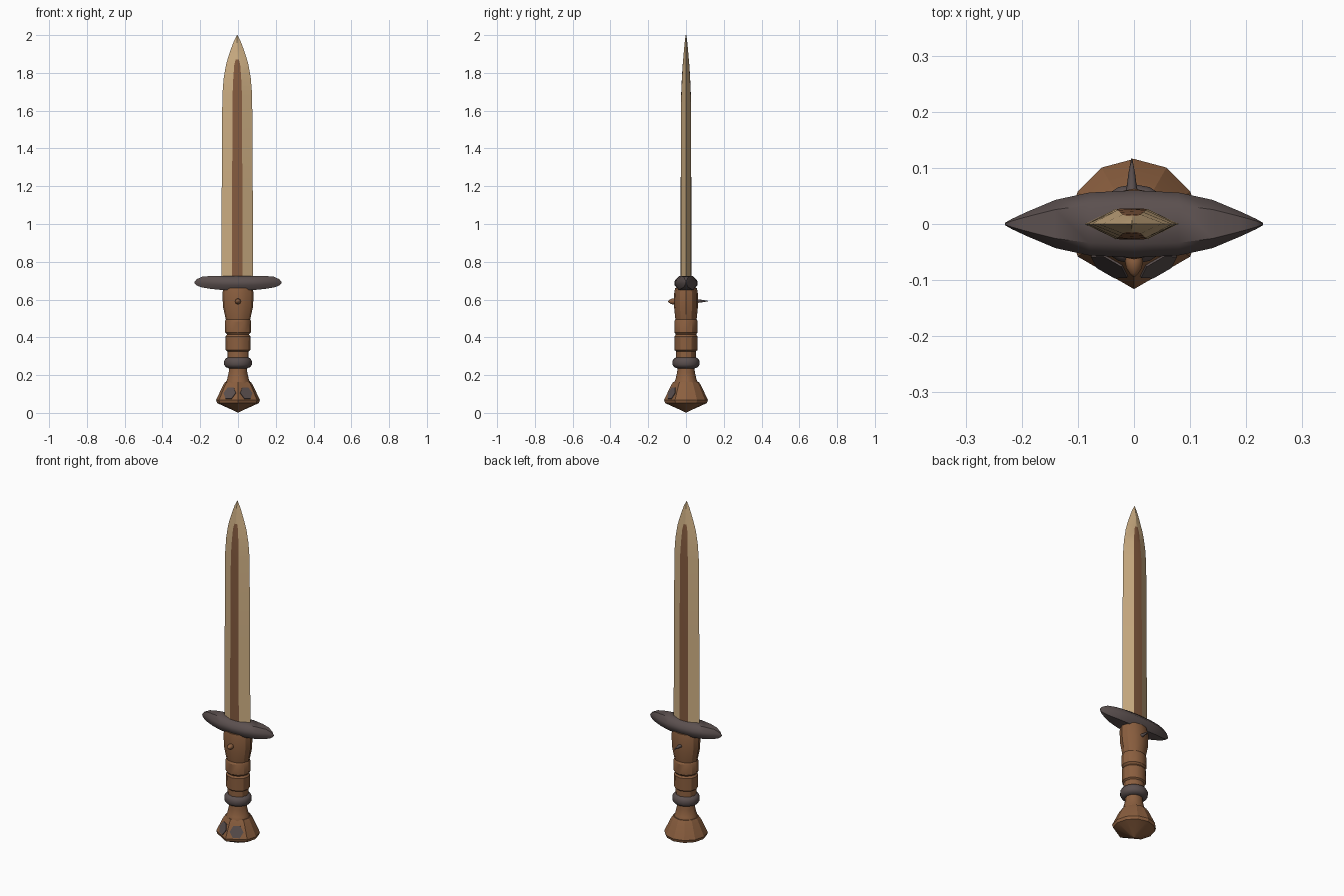
import bpy, bmesh, math
from mathutils import Vector

cube = bpy.data.objects.get("Cube")
if cube:
    bpy.data.objects.remove(cube)


def material(name, r, g, b):
    m = bpy.data.materials.new(name)
    m.use_nodes = True
    m.diffuse_color = (r, g, b, 1)
    m.node_tree.nodes["Principled BSDF"].inputs["Base Color"].default_value = (r, g, b, 1)
    return m


TAN = material("pale tan", 0.62, 0.43, 0.23)
BROWN = material("wood brown", 0.26, 0.115, 0.05)
GREY = material("dark grey", 0.105, 0.08, 0.078)
STRIPE = material("stripe brown", 0.235, 0.105, 0.05)


def loft(name, rings, mats, rule=None, smooth=30):
    """Skin a list of equal-length vertex rings and cap both ends."""
    bm = bmesh.new()
    loops = [[bm.verts.new(p) for p in ring] for ring in rings]
    n = len(loops[0])
    for a, b in zip(loops, loops[1:]):
        for i in range(n):
            j = (i + 1) % n
            face = bm.faces.new((a[i], a[j], b[j], b[i]))
            if rule:
                face.material_index = rule(i, face.calc_center_median())
    bm.faces.new(loops[0][::-1])
    bm.faces.new(loops[-1])
    bmesh.ops.recalc_face_normals(bm, faces=bm.faces)
    mesh = bpy.data.meshes.new(name)
    bm.to_mesh(mesh)
    bm.free()
    obj = bpy.data.objects.new(name, mesh)
    bpy.context.collection.objects.link(obj)
    for m in mats:
        mesh.materials.append(m)
    if smooth:
        bpy.ops.object.select_all(action='DESELECT')
        obj.select_set(True)
        bpy.context.view_layer.objects.active = obj
        bpy.ops.object.shade_smooth_by_angle(angle=math.radians(smooth))
    return obj


def turned(name, profile, mat, sides=12, smooth=30):
    """Profile rows are z, x radius, y radius."""
    turns = [math.tau * i / sides for i in range(sides)]
    rings = [[(rx * math.sin(t), -ry * math.cos(t), z) for t in turns]
             for z, rx, ry in profile]
    return loft(name, rings, [mat], smooth=smooth)


# Blade: bevelled section with a raised centre band on both sides
blade_rows = [(0.70, 0.084, 0.027, 0.028), (1.2, 0.082, 0.027, 0.027),
              (1.68, 0.079, 0.025, 0.025), (1.77, 0.072, 0.021, 0.021),
              (1.84, 0.06, 0.017, 0.016), (1.87, 0.052, 0.014, 0.009),
              (1.93, 0.032, 0.009, 0.004), (1.97, 0.017, 0.005, 0.002),
              (2.0, 0.001, 0.001, 0.0005)]
X0 = -0.004
blade_rings = [[(X0 + x, y, z) for x, y in
                ((-w, 0), (-s, -t), (0, -t - 0.001), (s, -t),
                 (w, 0), (s, t), (0, t + 0.001), (-s, t))]
               for z, w, t, s in blade_rows]
loft("blade", blade_rings, [TAN, STRIPE],
     lambda i, c: int(i in (1, 2, 5, 6) and c.z < 1.87), smooth=15)

# Guard: lens-shaped bar lofted along x; rows are x, half depth, bottom, top
half = [(0.0, 0.06, 0.648, 0.726), (0.08, 0.056, 0.65, 0.726),
        (0.14, 0.043, 0.656, 0.725), (0.19, 0.022, 0.664, 0.721),
        (0.218, 0.009, 0.674, 0.708), (0.23, 0.002, 0.685, 0.694)]
guard_rows = [(-x, d, b, t) for x, d, b, t in half[:0:-1]] + half
guard_rings = [[(x, d * u, b + (t - b) * v) for u, v in
                ((-0.65, 0), (0.65, 0), (1, 0.35), (1, 0.65),
                 (0.6, 1), (-0.6, 1), (-1, 0.65), (-1, 0.35))]
               for x, d, b, t in guard_rows]
loft("guard", guard_rings, [GREY], smooth=50)

# Grip with carved bands
turned("grip", [(0.27, 0.056, 0.054), (0.325, 0.056, 0.052), (0.332, 0.065, 0.06),
                (0.405, 0.066, 0.061), (0.415, 0.058, 0.054), (0.425, 0.068, 0.061),
                (0.485, 0.069, 0.062), (0.495, 0.064, 0.056), (0.51, 0.068, 0.058),
                (0.56, 0.079, 0.063), (0.63, 0.083, 0.063), (0.66, 0.078, 0.058)], BROWN)

# Collar ring and neck
turned("collar", [(0.236, 0.05, 0.048), (0.243, 0.066, 0.064), (0.255, 0.073, 0.071),
                  (0.275, 0.073, 0.071), (0.288, 0.066, 0.064), (0.296, 0.05, 0.048)],
       GREY, sides=16, smooth=60)
turned("neck", [(0.14, 0.066, 0.064), (0.165, 0.064, 0.062), (0.175, 0.058, 0.056),
                (0.215, 0.049, 0.047), (0.26, 0.045, 0.043)], BROWN)

# Pommel: flared, with two flat panels at the front and a pointed base
turns = [math.tau * i / 12 for i in range(12)]
flat = [math.cos(math.pi / 6) if i in (1, 11) else 1 for i in range(12)]
pommel_rows = [(0.002, 0.002), (0.012, 0.022), (0.052, 0.111),
               (0.068, 0.116), (0.145, 0.08), (0.163, 0.068)]
loft("pommel", [[(r * f * math.sin(t), -r * f * math.cos(t), z)
                 for t, f in zip(turns, flat)] for z, r in pommel_rows], [BROWN], smooth=25)

# Hexagonal inlay plates lying on the two front panels
slope = math.atan2(0.036 * flat[1], 0.077)
for side, sign in (("left", 1), ("right", -1)):
    a = sign * math.pi / 6
    out = Vector((math.sin(a), -math.cos(a), 0))
    across = Vector((math.cos(a), math.sin(a), 0))
    normal = out * math.cos(slope) + Vector((0, 0, math.sin(slope)))
    up = normal.cross(across) * -1
    centre = out * 0.0865 + Vector((0, 0, 0.104))
    rings = [[centre + normal * h + 0.037 * (across * math.cos(k * math.pi / 3)
              + up * math.sin(k * math.pi / 3)) for k in range(6)]
             for h in (-0.003, 0.003)]
    loft(side + "_inlay", rings, [GREY], smooth=0)


def spike(name, x, z, rows, mat):
    """Small tapered part pointing along y; rows are y, radius."""
    rings = [[(x + r * math.cos(k * math.pi / 4), y, z + r * math.sin(k * math.pi / 4))
              for k in range(8)] for y, r in rows]
    loft(name, rings, [mat], smooth=50)


# Peg on the front of the grip and thorn on the back
spike("front_peg", 0.0, 0.59, [(-0.05, 0.012), (-0.066, 0.016), (-0.078, 0.014),
                               (-0.088, 0.008), (-0.094, 0.002)], BROWN)
spike("back_thorn", -0.004, 0.592, [(0.05, 0.014), (0.066, 0.009),
                                    (0.09, 0.006), (0.117, 0.001)], GREY)
